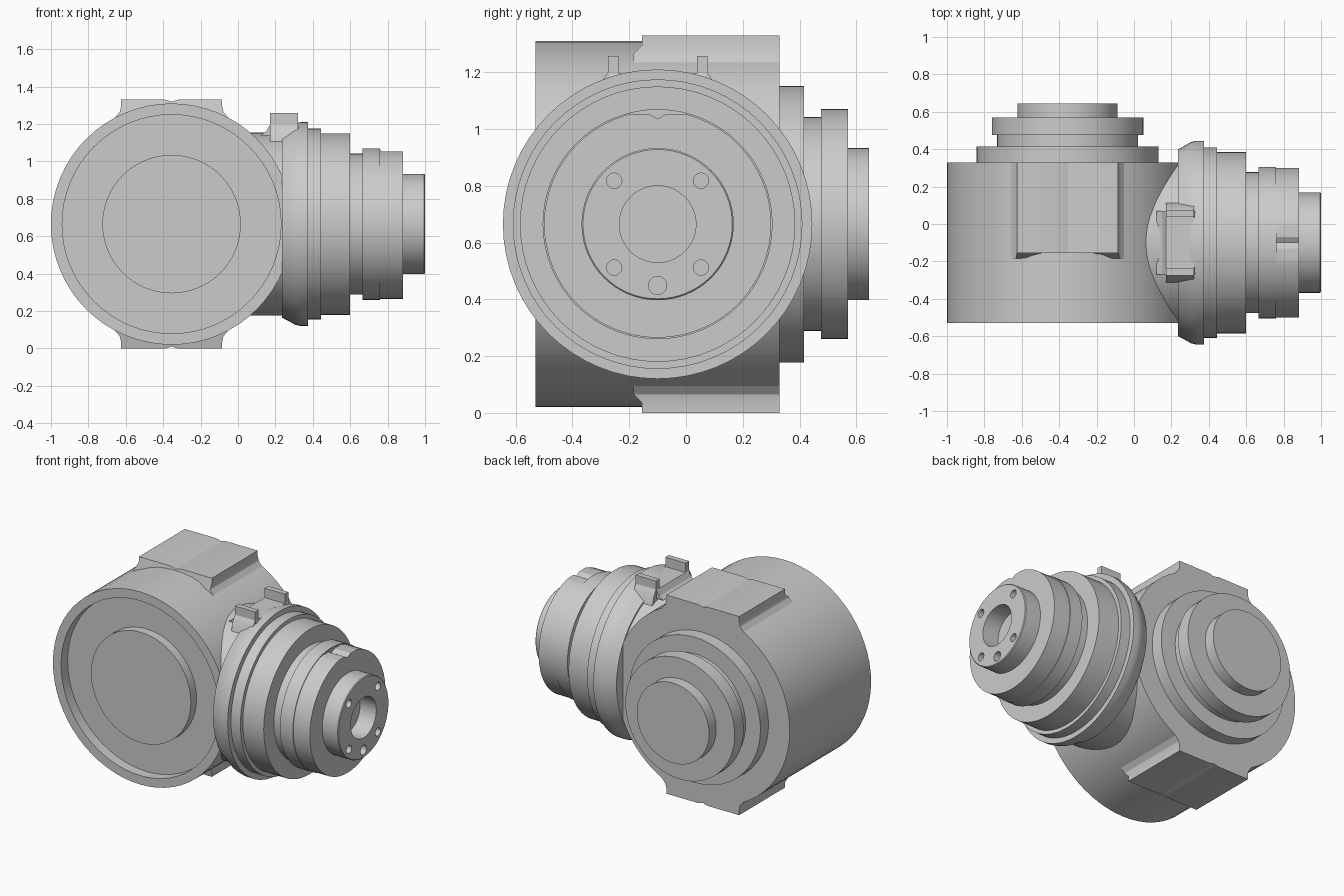
import bpy, bmesh, math
from mathutils import Vector, Matrix

cube = bpy.data.objects.get("Cube")
if cube:
    bpy.data.objects.remove(cube, do_unlink=True)

DRUM_X, ARM_Y, AXIS_Z = -0.355, -0.10, 0.665
DRUM_CENTRE = Vector((DRUM_X, 0, AXIS_Z))
ARM_CENTRE = Vector((0, ARM_Y, AXIS_Z))

grey = bpy.data.materials.new("cast grey")
grey.use_nodes = True
grey.diffuse_color = (0.6, 0.6, 0.6, 1)
grey.node_tree.nodes["Principled BSDF"].inputs["Base Color"].default_value = (0.6, 0.6, 0.6, 1)


def finish(name, bm):
    bmesh.ops.remove_doubles(bm, verts=bm.verts, dist=1e-5)
    bmesh.ops.recalc_face_normals(bm, faces=bm.faces)
    mesh = bpy.data.meshes.new(name)
    bm.to_mesh(mesh)
    bm.free()
    mesh.materials.append(grey)
    ob = bpy.data.objects.new(name, mesh)
    bpy.context.collection.objects.link(ob)
    return ob


def lathe(name, profile, axis, centre, steps=64):
    """Revolve (position along axis, radius) points around an axis."""
    bm = bmesh.new()
    side = Vector((0, 0, 1))
    verts = [bm.verts.new(centre + axis * a + side * r) for a, r in profile]
    edges = [bm.edges.new(pair) for pair in zip(verts, verts[1:])]
    bmesh.ops.spin(bm, geom=verts + edges, cent=centre, axis=axis,
                   angle=math.tau, steps=steps, use_merge=False)
    return finish(name, bm)


def rod(name, start, end, radius, axis, centre, steps=64):
    return lathe(name, [(start, 0), (start, radius), (end, radius), (end, 0)],
                 axis, centre, steps)


def box(name, low, high):
    low, high = Vector(low), Vector(high)
    bm = bmesh.new()
    bmesh.ops.create_cube(bm, size=1, matrix=Matrix.Translation((low + high) / 2)
                          @ Matrix.Diagonal((*(high - low), 1)))
    return finish(name, bm)


def prism(name, front, back):
    """Bridge two matching outlines and cap them."""
    bm = bmesh.new()
    a = [bm.verts.new(p) for p in front]
    b = [bm.verts.new(p) for p in back]
    bm.faces.new(a)
    bm.faces.new(b)
    for i in range(len(a)):
        j = (i + 1) % len(a)
        bm.faces.new((a[i], a[j], b[j], b[i]))
    return finish(name, bm)


def cut(target, cutter, operation="DIFFERENCE"):
    mod = target.modifiers.new("cut", "BOOLEAN")
    mod.operation, mod.object, mod.solver = operation, cutter, "EXACT"
    bpy.context.view_layer.objects.active = target
    bpy.ops.object.modifier_apply(modifier=mod.name)
    bpy.data.objects.remove(cutter, do_unlink=True)


def smooth(ob):
    bpy.ops.object.select_all(action="DESELECT")
    ob.select_set(True)
    bpy.context.view_layer.objects.active = ob
    bpy.ops.object.shade_smooth_by_angle(angle=math.radians(25))


X, Y = Vector((1, 0, 0)), Vector((0, 1, 0))

# Drum with recessed front, raised boss and stepped rear flanges
drum = lathe("drum_housing", [
    (-0.52, 0), (-0.52, 0.37), (-0.46, 0.37), (-0.46, 0.585), (-0.53, 0.585),
    (-0.53, 0.645), (0.33, 0.645), (0.33, 0.487), (0.415, 0.487), (0.415, 0.377),
    (0.475, 0.377), (0.475, 0.405), (0.57, 0.405), (0.57, 0.268), (0.645, 0.268),
    (0.645, 0)], Y, DRUM_CENTRE)

# Arm: flared collar, stepped rings and bored tip
arm = lathe("arm_housing", [
    (0.235, 0), (0.235, 0.50), (0.265, 0.515), (0.305, 0.538), (0.335, 0.545),
    (0.375, 0.545), (0.375, 0.51), (0.445, 0.51), (0.445, 0.485), (0.60, 0.485),
    (0.60, 0.377), (0.665, 0.377), (0.665, 0.405), (0.76, 0.405), (0.76, 0.40),
    (0.882, 0.40), (0.882, 0.268), (0.995, 0.268), (1.0, 0.263), (1.0, 0.135),
    (0.88, 0.135), (0.88, 0)], X, ARM_CENTRE)

# Bolt holes in the tip: four on the diagonals and one below
offsets = [(sy * 0.153, sz * 0.153, 0.027) for sy in (-1, 1) for sz in (-1, 1)]
for dy, dz, radius in offsets + [(0, -0.216, 0.032)]:
    cut(arm, rod("hole_cutter", 0.92, 1.1, radius, X,
                 ARM_CENTRE + Vector((0, dy, dz)), 20))

# Flat with a shallow groove on top of the end ring
flat = [(-0.13, 1.053), (-0.03, 1.053), (0, 1.036), (0.03, 1.053), (0.13, 1.053),
        (0.13, 1.2), (-0.13, 1.2)]
cut(arm, prism("flat_cutter", *[[(x, ARM_Y + y, z) for y, z in flat]
                                for x in (0.762, 0.9)]))

# Neck joining the arm to the drum, trimmed to the drum's depth
neck = rod("arm_neck", 0.04, 0.25, 0.49, X, ARM_CENTRE)
cut(neck, box("trim_box", (-0.1, -0.528, 0), (0.4, 0.328, 1.4)), "INTERSECT")
cut(neck, rod("recess_cutter", -0.7, -0.46, 0.586, Y, DRUM_CENTRE))

# Mounting pads above and below the drum, with filleted flanks
half = [(0.325, 0.545), (0.295, 0.578), (0.277, 0.60), (0.27, 0.63),
        (0.27, 0.665), (0.035, 0.665)]
outline = half + [(0, 0.655)] + [(-x, z) for x, z in reversed(half)]
pads = []
for name, sign in (("upper_pad", 1), ("lower_pad", -1)):
    front = [(DRUM_X + x, -0.155 if z > 0.61 else -0.185, AXIS_Z + sign * z)
             for x, z in outline]
    pads.append(prism(name, front, [(x, 0.33, z) for x, y, z in front]))

# Saddle bracket on the collar with two upright ears
saddle = [(-0.215, 1.10), (-0.195, 1.17), (-0.175, 1.20), (-0.175, 1.258),
          (-0.138, 1.258), (-0.138, 1.195)]
saddle = saddle + [(-y, z) for y, z in reversed(saddle)]
bracket = prism("saddle_bracket", *[[(x, ARM_Y + y, z) for y, z in saddle]
                                    for x in (0.17, 0.32)])
web = prism("saddle_web", *[[(x, ARM_Y + y, z) for x, z in (
    (0.12, 1.14), (0.15, 1.16), (0.17, 1.195), (0.32, 1.195), (0.345, 1.14))]
    for y in (-0.17, 0.17)])

for ob in [drum, arm, neck, bracket, web] + pads:
    smooth(ob)
